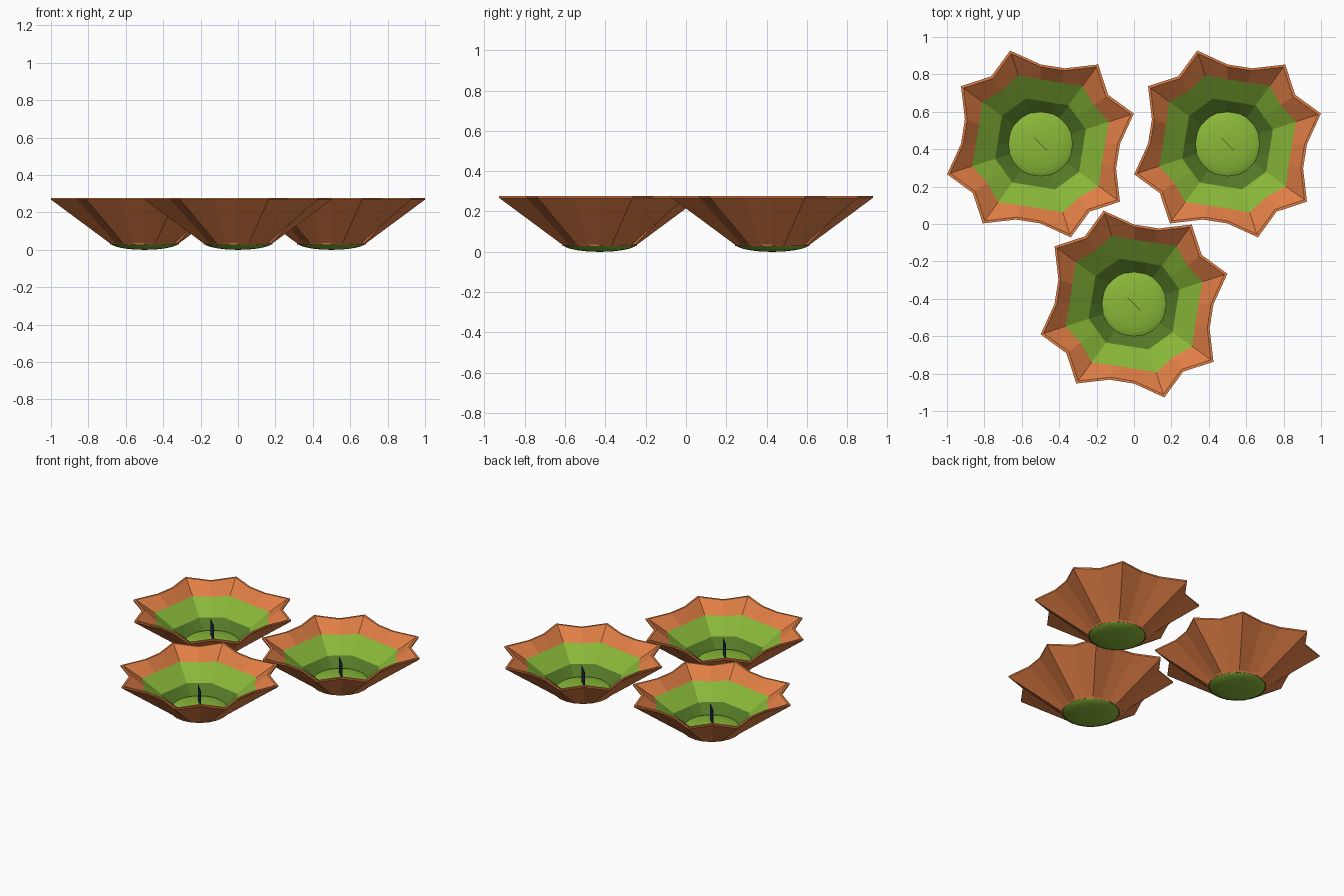
import bpy, bmesh, math

if "Cube" in bpy.data.objects:
    bpy.data.objects.remove(bpy.data.objects["Cube"])


def material(name, rgb):
    m = bpy.data.materials.new(name)
    m.diffuse_color = (*rgb, 1)
    m.use_nodes = True
    m.node_tree.nodes["Principled BSDF"].inputs["Base Color"].default_value = m.diffuse_color
    return m


ORANGE = material("orange", (0.75, 0.21, 0.06))
GREEN = material("green", (0.25, 0.48, 0.04))
DARK = material("dark_green", (0.09, 0.19, 0.02))
NAVY = material("navy", (0.01, 0.02, 0.06))


def finish(bm, name, mats, loc):
    me = bpy.data.meshes.new(name)
    bm.to_mesh(me)
    bm.free()
    for m in mats:
        me.materials.append(m)
    ob = bpy.data.objects.new(name, me)
    ob.location = loc
    bpy.context.collection.objects.link(ob)
    return ob


# Wall rings: radius at tips, at narrow-gap middle, at wide-gap pair, height
RINGS = [
    (0.183, 0.183, 0.183, 0.028),
    (0.195, 0.188, 0.186, 0.036),
    (0.525, 0.447, 0.425, 0.268),
    (0.525, 0.447, 0.425, 0.278),
    (0.508, 0.432, 0.412, 0.278),
    (0.385, 0.352, 0.345, 0.205),
    (0.255, 0.242, 0.230, 0.110),
    (0.155, 0.155, 0.155, 0.040),
]
BAND_MAT = [0, 0, 0, 0, 0, 1, 2, 2]


def petal_bowl(loc):
    bm = bmesh.new()
    loops = []
    for tip, mid, valley, z in RINGS:
        loop = []
        for k in range(20):
            r = {1: tip, 3: tip, 2: mid}.get(k % 5, valley)
            a = math.radians(18 * k)
            loop.append(bm.verts.new((r * math.cos(a), r * math.sin(a), z)))
        loops.append(loop)
    n = len(loops)
    for i in range(n):
        a, b = loops[i], loops[(i + 1) % n]
        for k in range(20):
            j = (k + 1) % 20
            f = bm.faces.new((a[k], a[j], b[j], b[k]))
            f.material_index = BAND_MAT[i]
    bmesh.ops.recalc_face_normals(bm, faces=bm.faces)
    finish(bm, "petal_bowl", [ORANGE, GREEN, DARK], loc)


def base_dome(loc):
    bm = bmesh.new()
    bmesh.ops.create_uvsphere(bm, u_segments=32, v_segments=16, radius=1)
    bmesh.ops.scale(bm, vec=(0.185, 0.185, 0.04), verts=bm.verts)
    finish(bm, "base_dome", [GREEN], (loc[0], loc[1], 0.04))


def center_blade(loc):
    # thin upright blade set on the diagonal
    bm = bmesh.new()
    bmesh.ops.create_cube(bm, size=1)
    bmesh.ops.scale(bm, vec=(0.10, 0.003, 0.12), verts=bm.verts)
    ob = finish(bm, "center_blade", [NAVY], (loc[0], loc[1], 0.13))
    ob.rotation_euler.z = math.radians(-45)


# Three identical flowers
for x, y in ((-0.5, 0.428), (0.5, 0.428), (0, -0.428)):
    petal_bowl((x, y, 0))
    base_dome((x, y, 0))
    center_blade((x, y, 0))
